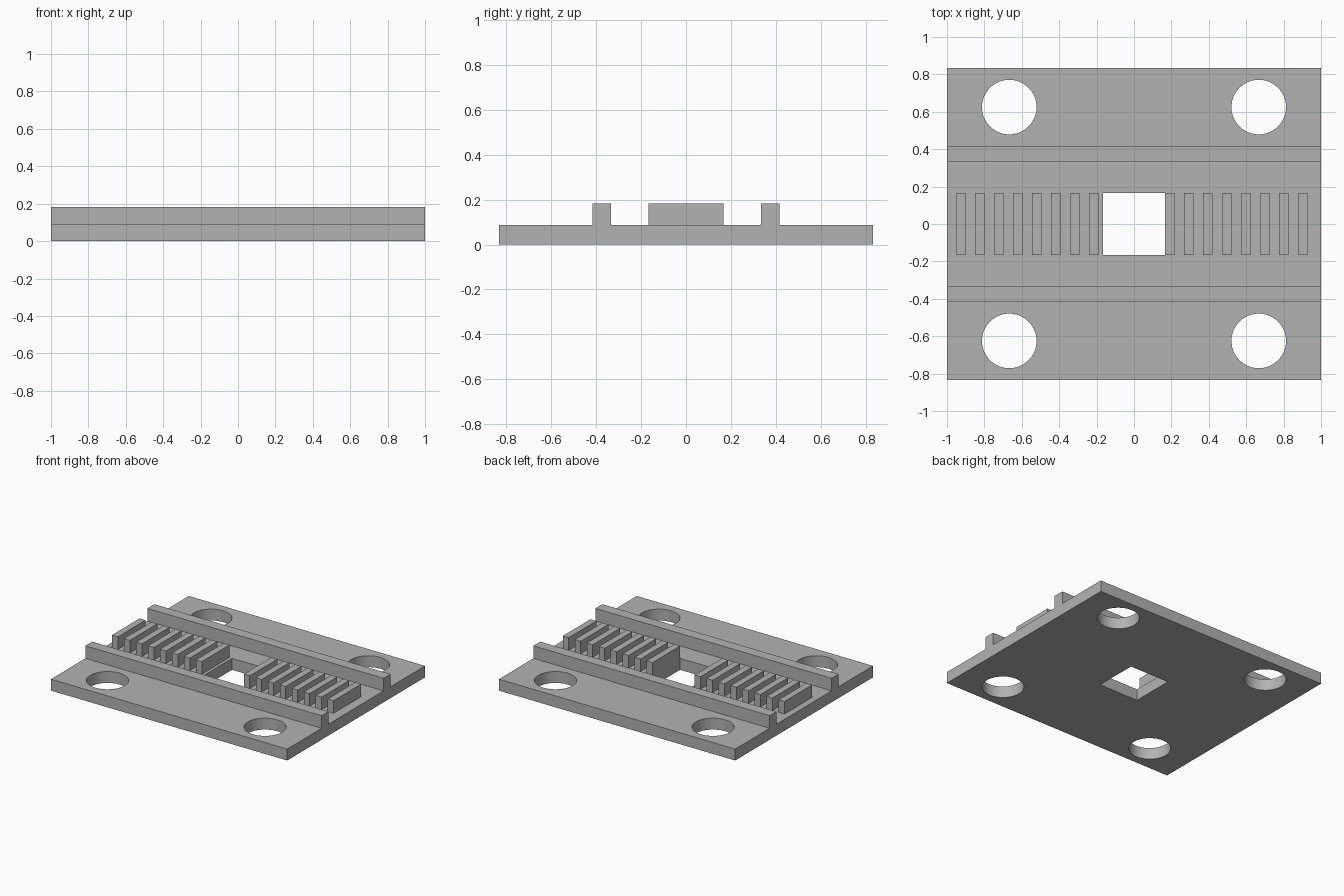
import bpy

if "Cube" in bpy.data.objects:
    bpy.data.objects.remove(bpy.data.objects["Cube"])

# Main sizes
BASE_TOP, TOP = 0.0875, 0.1835
HALF_Y = 0.8333
SLOT = 0.1667
PITCH, TOOTH = 0.1015, 0.05

# Single grey material
grey = bpy.data.materials.new("plain_grey")
grey.use_nodes = True
colour = (0.45, 0.45, 0.45, 1)
grey.diffuse_color = colour
grey.node_tree.nodes["Principled BSDF"].inputs["Base Color"].default_value = colour


def box(name, low, high):
    centre = [(a + b) / 2 for a, b in zip(low, high)]
    bpy.ops.mesh.primitive_cube_add(size=1, location=centre)
    ob = bpy.context.object
    ob.name = name
    ob.scale = [b - a for a, b in zip(low, high)]
    bpy.ops.object.transform_apply(location=False, rotation=False, scale=True)
    ob.data.materials.append(grey)
    return ob


def cut(target, cutter):
    mod = target.modifiers.new("cut", "BOOLEAN")
    mod.operation = "DIFFERENCE"
    mod.solver = "EXACT"
    mod.object = cutter
    bpy.context.view_layer.objects.active = target
    bpy.ops.object.modifier_apply(modifier=mod.name)
    bpy.data.objects.remove(cutter)


# Base plate with a square window and four mounting holes
base = box("base_plate", (-1, -HALF_Y, 0), (1, HALF_Y, BASE_TOP))
cut(base, box("window_cutter", (-SLOT, -SLOT, -0.1), (SLOT, SLOT, 0.3)))
for x in (-0.667, 0.667):
    for y in (-0.625, 0.625):
        bpy.ops.mesh.primitive_cylinder_add(vertices=64, radius=0.146, depth=0.5, location=(x, y, 0))
        hole = bpy.context.object
        hole.data.materials.append(grey)
        cut(base, hole)
bpy.ops.object.select_all(action="DESELECT")
base.select_set(True)
bpy.context.view_layer.objects.active = base
bpy.ops.object.shade_smooth_by_angle()

# Long guide rails along both sides of the teeth
for name, y in (("front_rail", -0.4167), ("back_rail", 0.3333)):
    box(name, (-1, y, BASE_TOP), (1, y + 0.0833, TOP))

# Belt teeth on one even pitch, left out over the window
for i in range(19):
    x = -0.9505 + i * PITCH
    if i < 8 or i > 10:
        side = "right" if x < 0 else "left"
        box(f"{side}_tooth_{i + 1}", (x, -SLOT, BASE_TOP), (x + TOOTH, SLOT, TOP))
